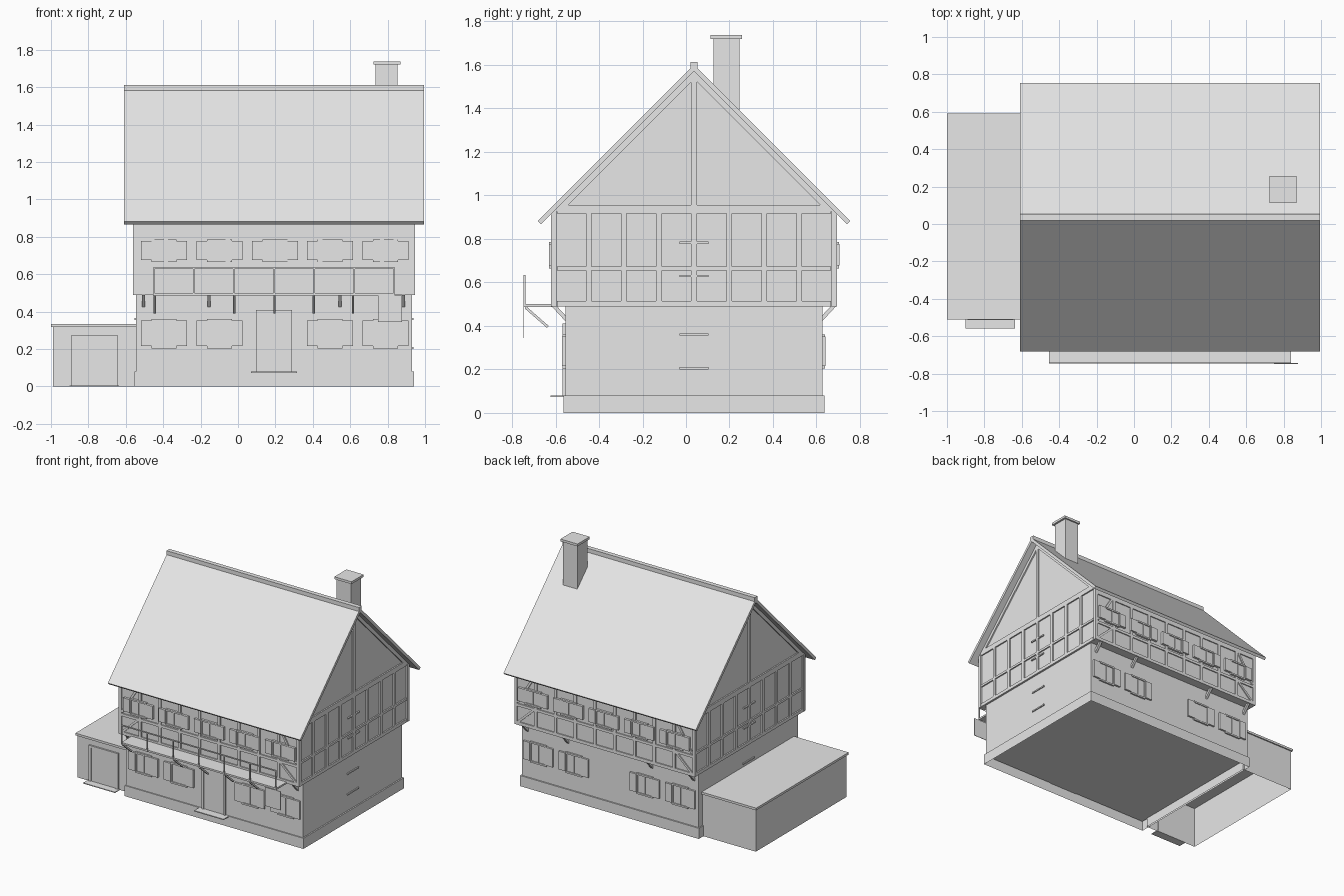
import bpy
import bmesh
from mathutils import Vector, Matrix

cube = bpy.data.objects.get("Cube")
if cube:
    bpy.data.objects.remove(cube)

grey = bpy.data.materials.new("light_grey")
grey.use_nodes = True
COLOUR = (0.8, 0.8, 0.8, 1)
grey.diffuse_color = COLOUR
grey.node_tree.nodes["Principled BSDF"].inputs["Base Color"].default_value = COLOUR


def finish(name, bm):
    mesh = bpy.data.meshes.new(name)
    bm.to_mesh(mesh)
    bm.free()
    mesh.materials.append(grey)
    obj = bpy.data.objects.new(name, mesh)
    bpy.context.collection.objects.link(obj)
    return obj


def add_box(bm, x0, x1, y0, y1, z0, z1):
    size = Matrix.Diagonal((x1 - x0, y1 - y0, z1 - z0, 1))
    centre = Matrix.Translation(((x0 + x1) / 2, (y0 + y1) / 2, (z0 + z1) / 2))
    return bmesh.ops.create_cube(bm, size=1, matrix=centre @ size)["verts"]


def add_beam(bm, start, end, width):
    a, b = Vector(start), Vector(end)
    turn = (b - a).to_track_quat('Z', 'Y').to_matrix().to_4x4()
    size = Matrix.Diagonal((width, width, (b - a).length, 1))
    bmesh.ops.create_cube(bm, size=1, matrix=Matrix.Translation((a + b) / 2) @ turn @ size)


def boxes(name, *extents):
    bm = bmesh.new()
    for e in extents:
        add_box(bm, *e)
    return finish(name, bm)


def prism(name, profile, x0, x1):
    """Extrude a (y, z) outline along x."""
    bm = bmesh.new()
    face = bm.faces.new([bm.verts.new((x0, y, z)) for y, z in profile])
    out = bmesh.ops.extrude_face_region(bm, geom=[face])["geom"]
    bmesh.ops.translate(bm, vec=(x1 - x0, 0, 0),
                        verts=[v for v in out if isinstance(v, bmesh.types.BMVert)])
    bmesh.ops.recalc_face_normals(bm, faces=bm.faces)
    return finish(name, bm)


def open_box(name, *extent):
    """Box without its bottom."""
    bm = bmesh.new()
    add_box(bm, *extent)
    bm.normal_update()
    bmesh.ops.delete(bm, geom=[f for f in bm.faces if f.normal.z < -0.5], context='FACES')
    return finish(name, bm)


MID = 0.037                 # ridge line in y
X0, X1 = -0.55, 0.935       # upper storey ends
HALF = 0.65                 # upper storey half depth
UNDER = 1.575               # underside of the roof at the ridge
FRONT, BACK = MID - HALF, MID + HALF

# Ground floor and hollow plinth
boxes("ground_floor_walls", (-0.545, 0.93, -0.555, 0.627, 0.07, 0.5))
open_box("plinth", -0.553, 0.94, -0.563, 0.637, 0, 0.08)

# Upper storey with gable
prism("upper_storey_walls",
      [(FRONT, 0.49), (BACK, 0.49), (BACK, UNDER - HALF), (MID, UNDER), (FRONT, UNDER - HALF)],
      X0, X1)

# Roof slabs and ridge cap
D = 0.718
prism("roof",
      [(MID - D, 0.882), (MID, 0.882 + D), (MID + D, 0.882),
       (MID + D - 0.015, 0.867), (MID, 0.852 + D), (MID - D + 0.015, 0.867)],
      -0.61, 0.995)
boxes("ridge_cap", (-0.61, 0.995, MID - 0.017, MID + 0.017, 1.57, 1.613))

# Chimney
boxes("chimney", (0.735, 0.853, 0.127, 0.246, 1.3, 1.72))
boxes("chimney_cap", (0.725, 0.868, 0.113, 0.257, 1.72, 1.738))

# Timber framing on the long sides
for name, wall, s in (("front", FRONT, -1), ("back", BACK, 1)):
    bm = bmesh.new()
    ya, yb = sorted((wall - s * 0.01, wall + s * 0.008))
    for k in range(10):
        x = X0 + (X1 - X0) * k / 9
        add_box(bm, x - 0.011, x + 0.011, ya, yb, 0.49, 0.92)
    for z0, z1 in ((0.49, 0.514), (0.63, 0.65), (0.87, 0.93)):
        add_box(bm, X0, X1, ya, yb, z0, z1)
    for x, d in ((X0, 1), (X1, -1)):
        add_beam(bm, (x + d * 0.015, wall, 0.66), (x + d * 0.15, wall, 0.88), 0.016)
        add_beam(bm, (x + d * 0.015, wall, 0.51), (x + d * 0.15, wall, 0.635), 0.016)
    finish(name + "_timber_frame", bm)

# Timber framing on the gables
for name, wall, s in (("left", X1, 1), ("right", X0, -1)):
    bm = bmesh.new()
    xa, xb = sorted((wall - s * 0.005, wall + s * 0.01))
    for k in range(9):
        y = FRONT + 0.005 + (2 * HALF - 0.01) * k / 8
        add_box(bm, xa, xb, y - 0.013, y + 0.013, 0.49, 0.93)
    for z0, z1 in ((0.49, 0.515), (0.655, 0.672), (0.917, 0.955)):
        add_box(bm, xa, xb, FRONT + 0.02, BACK - 0.02, z0, z1)
    add_box(bm, xa, xb, MID - 0.013, MID + 0.013, 0.95, 1.56)
    finish(name + "_gable_frame", bm)
    for side, d in (("front", -1), ("back", 1)):
        prism(f"{name}_{side}_rake_beam",
              [(MID, UNDER), (MID + d * 0.65, UNDER - 0.65),
               (MID + d * 0.61, UNDER - 0.65), (MID, UNDER - 0.04)], xa, xb)


# Shuttered windows
def window(name, x, wall, s, z0, z1):
    bm = bmesh.new()

    def panel(xa, xb, za, zb, out):
        ya, yb = sorted((wall - s * 0.005, wall + s * out))
        add_box(bm, xa, xb, ya, yb, za, zb)

    panel(x - 0.067, x + 0.067, z1 - 0.012, z1, 0.012)
    panel(x - 0.067, x + 0.067, z0, z0 + 0.012, 0.012)
    panel(x - 0.067, x + 0.067, z0, z1, 0.004)
    panel(x - 0.004, x + 0.004, z0, z1, 0.009)
    for d in (-1, 1):
        xa, xb = sorted((x + d * 0.067, x + d * 0.123))
        panel(xa, xb, z0 + 0.012, z1 - 0.008, 0.014)
        xa, xb = sorted((x + d * 0.058, x + d * 0.067))
        panel(xa, xb, z0, z1, 0.009)
    finish(name, bm)


for k in range(5):
    x = -0.395 + 0.296 * k
    for side, low, high, s in (("front", -0.555, FRONT, -1), ("back", 0.627, BACK, 1)):
        window(f"{side}_upper_window_{k}", x, high + s * 0.004, s, 0.665, 0.785)
        if k != 2:
            window(f"{side}_lower_window_{k}", x, low, s, 0.203, 0.36)

# Narrow window trims on the gables
bm = bmesh.new()
for z, xa, xb in ((0.205, -0.553, 0.938), (0.36, -0.553, 0.938),
                  (0.63, X0 - 0.01, X1 + 0.01), (0.782, X0 - 0.01, X1 + 0.01)):
    add_box(bm, xa, xb, MID - 0.067, MID + 0.067, z - 0.005, z + 0.005)
finish("gable_window_trims", bm)

# Front door with step
boxes("front_door_frame", (0.095, 0.11, -0.568, -0.55, 0.08, 0.41),
      (0.275, 0.29, -0.568, -0.55, 0.08, 0.41), (0.095, 0.29, -0.568, -0.55, 0.395, 0.41))
boxes("front_door", (0.11, 0.275, -0.56, -0.55, 0.08, 0.395))
boxes("front_doorstep", (0.07, 0.315, -0.622, -0.55, 0.073, 0.08))

# Overhang brackets
for side, wall, s in (("front", -0.555, -1), ("back", 0.627, 1)):
    bm = bmesh.new()
    for x in (-0.505, -0.155, 0.545, 0.885):
        add_beam(bm, (x, wall - s * 0.005, 0.43), (x, wall + s * 0.055, 0.495), 0.018)
    finish(side + "_overhang_brackets", bm)

# Balcony
boxes("balcony_deck", (-0.455, 0.84, -0.742, -0.6, 0.487, 0.5))
bm = bmesh.new()
for x in (-0.445, -0.02, 0.195, 0.405, 0.615):
    add_beam(bm, (x, -0.635, 0.395), (x, -0.738, 0.485), 0.012)
finish("balcony_braces", bm)
bm = bmesh.new()
for k in range(7):
    x = -0.45 + 1.285 * k / 6
    add_box(bm, x - 0.004, x + 0.004, -0.747, -0.739, 0.487, 0.635)
add_box(bm, -0.455, 0.84, -0.747, -0.739, 0.627, 0.635)
finish("balcony_railing", bm)
boxes("hanging_banner", (0.748, 0.878, -0.748, -0.744, 0.345, 0.487))

# Side annex, open underneath
open_box("annex_walls", -0.99, -0.54, -0.5, 0.582, 0, 0.325)
boxes("annex_roof", (-1, -0.545, -0.51, 0.592, 0.318, 0.335))
boxes("annex_door_frame", (-0.89, -0.87, -0.512, -0.495, 0, 0.275),
      (-0.665, -0.645, -0.512, -0.495, 0, 0.275), (-0.89, -0.645, -0.512, -0.495, 0.26, 0.275))
boxes("annex_door", (-0.87, -0.665, -0.505, -0.495, 0, 0.26))
boxes("annex_doorstep", (-0.9, -0.635, -0.56, -0.495, 0, 0.006))
